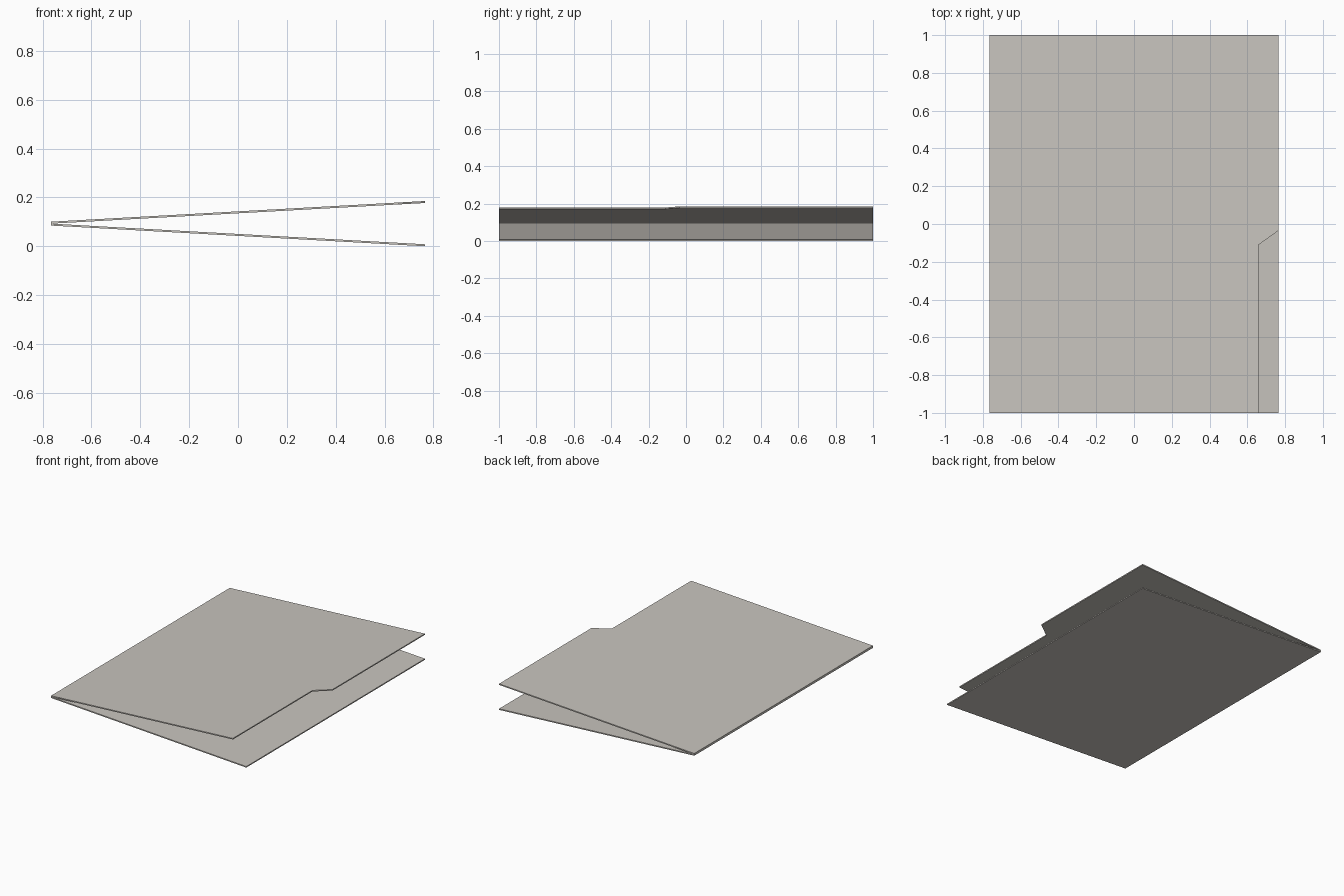
import bpy, bmesh

if "Cube" in bpy.data.objects:
    bpy.data.objects.remove(bpy.data.objects["Cube"])

HALF_W, SPINE_Z, THICK = 0.765, 0.0925, 0.008
SLOPE = (SPINE_Z - THICK) / (2 * HALF_W)

paper = bpy.data.materials.new("warm_grey_card")
paper.diffuse_color = (0.58, 0.555, 0.515, 1)
paper.use_nodes = True
paper.node_tree.nodes["Principled BSDF"].inputs["Base Color"].default_value = paper.diffuse_color


def cover(name, outline, side):
    """Thin tilted sheet from an xy outline; side = +1 top, -1 bottom."""
    bm = bmesh.new()
    rings = []
    for offset in (0, THICK):
        rings.append([bm.verts.new((x, y, SPINE_Z + side * (offset + SLOPE * (x + HALF_W))))
                      for x, y in outline])
    inner, outer = rings
    bm.faces.new(inner)
    bm.faces.new(outer)
    n = len(outline)
    for i in range(n):
        j = (i + 1) % n
        bm.faces.new((inner[i], inner[j], outer[j], outer[i]))
    bmesh.ops.recalc_face_normals(bm, faces=bm.faces)
    mesh = bpy.data.meshes.new(name)
    bm.to_mesh(mesh)
    bm.free()
    mesh.materials.append(paper)
    obj = bpy.data.objects.new(name, mesh)
    bpy.context.collection.objects.link(obj)
    return obj


# Full rectangular lower cover
cover("bottom_cover", [(-HALF_W, -1), (HALF_W, -1), (HALF_W, 1), (-HALF_W, 1)], -1)

# Upper cover, cut back along the front half to leave a tab
cover("top_cover", [(-HALF_W, -1), (0.66, -1), (0.66, -0.11), (HALF_W, -0.035),
                    (HALF_W, 1), (-HALF_W, 1)], 1)
